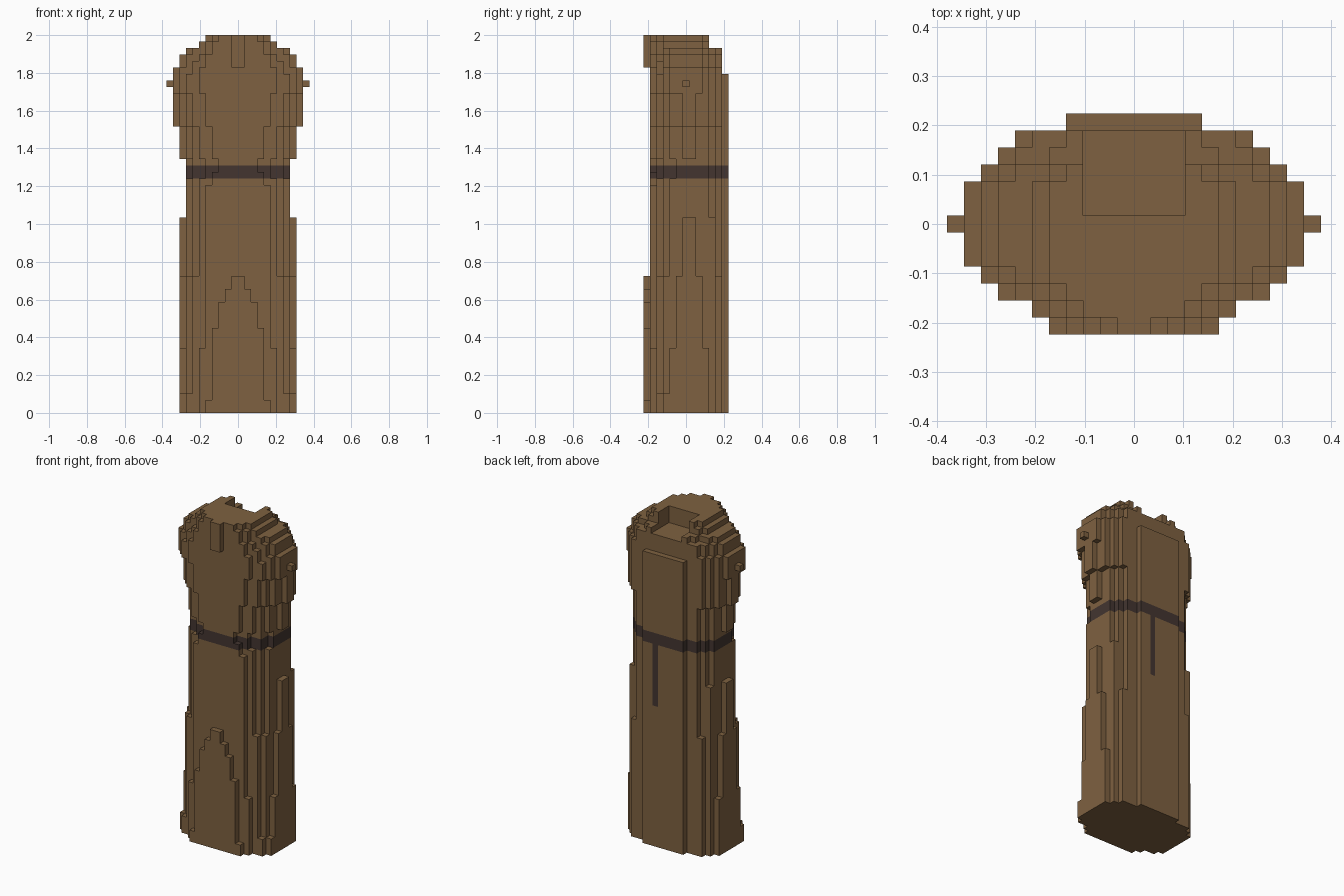
import bpy
import bmesh
from mathutils import Vector

cube = bpy.data.objects.get("Cube")
if cube:
    bpy.data.objects.remove(cube, do_unlink=True)

LAYERS, ROWS = 58, 13
U = 2 / LAYERS  # block size


def material(name, color):
    mat = bpy.data.materials.new(name)
    mat.use_nodes = True
    mat.diffuse_color = color
    mat.node_tree.nodes["Principled BSDF"].inputs["Base Color"].default_value = color
    return mat


wood = material("brown wood", (0.210, 0.120, 0.052, 1))
dark = material("dark cord", (0.056, 0.036, 0.030, 1))

# Half widths in blocks of each row from front to back, at key layers
SECTIONS = {
    0: (6, 8, 9, 9, 9, 9, 9, 9, 9, 8, 7, 4),
    4: (6, 7, 8, 9, 9, 9, 9, 9, 9, 8, 7, 4),
    15: (5, 7, 8, 8, 9, 9, 9, 9, 8, 8, 7, 4),
    26: (5, 6, 7, 8, 8, 9, 9, 8, 8, 8, 6, 4),
    33: (5, 6, 7, 8, 8, 8, 8, 8, 8, 7, 6, 4),
    37: (3, 5, 7, 7, 8, 8, 8, 8, 8, 7, 6, 4),
    41: (4, 6, 7, 8, 8, 9, 9, 8, 8, 7, 6, 4),
    46: (5, 7, 8, 9, 9, 10, 10, 9, 9, 8, 7, 4),
    51: (6, 8, 9, 10, 10, 10, 10, 10, 9, 8, 7, 4),
    54: (5, 6, 8, 9, 9, 9, 9, 9, 8, 7, 6, 0),
    57: (3, 4, 5, 5, 5, 5, 5, 5, 4, 0, 0, 0),
}
# Raised arch on the lower front: half width up to each layer
ARCH = ((5, 2), (4, 13), (3, 17), (2, 19), (1, 21))


def half_width(row, layer):
    if row == 0:
        if layer >= 53:  # small tab at the top of the face
            return 1
        return next((w for w, top in ARCH if layer < top), 0)
    if row == 6 and layer == 50:  # side nub
        return 11
    if row == 12 and layer >= 52:
        return 0
    low = max(k for k in SECTIONS if k <= layer)
    high = min(k for k in SECTIONS if k >= layer)
    t = (layer - low) / max(high - low, 1)
    a, b = SECTIONS[low][row - 1], SECTIONS[high][row - 1]
    return int(a + (b - a) * t + 0.5)


def in_socket(x, row, layer):
    return layer >= 55 and row >= 7 and -3 <= x < 3


solid = set()
for layer in range(LAYERS):
    for row in range(ROWS):
        w = half_width(row, layer)
        solid.update((x, row, layer) for x in range(-w, w)
                     if not in_socket(x, row, layer))


def build_part(name, cells, mat):
    """Skin the outer faces of a group of blocks."""
    bm = bmesh.new()
    corners = {}

    def corner(p):
        key = tuple(round(c) for c in p)
        if key not in corners:
            corners[key] = bm.verts.new((key[0] * U, (key[1] - ROWS / 2) * U, key[2] * U))
        return corners[key]

    for cell in sorted(cells):
        for axis in range(3):
            for side in (0, 1):
                step = Vector((0, 0, 0))
                step[axis] = 1
                beside = Vector(cell) + step * (2 * side - 1)
                if tuple(int(c) for c in beside) in solid:
                    continue
                a, b = Vector((0, 0, 0)), Vector((0, 0, 0))
                a[(axis + 1) % 3] = 1
                b[(axis + 2) % 3] = 1
                o = Vector(cell) + step * side
                loop = [corner(p) for p in (o, o + a, o + a + b, o + b)]
                bm.faces.new(loop if side else loop[::-1])
    # Merge flat runs of blocks into single faces
    bmesh.ops.dissolve_limit(bm, angle_limit=0.01, verts=bm.verts, edges=bm.edges)
    mesh = bpy.data.meshes.new(name)
    bm.to_mesh(mesh)
    bm.free()
    mesh.materials.append(mat)
    bpy.context.collection.objects.link(bpy.data.objects.new(name, mesh))


# Cord round the neck, with a loose end hanging down the back
band = {c for c in solid if c[2] in (36, 37)}
cord_end = {c for c in solid if c[0] == 1 and c[1] == 12 and 25 <= c[2] < 36}
head = {c for c in solid if c[2] > 37}
shaft = solid - band - cord_end - head

build_part("shaft", shaft, wood)
build_part("head", head, wood)
build_part("neck_band", band, dark)
build_part("hanging_cord", cord_end, dark)
